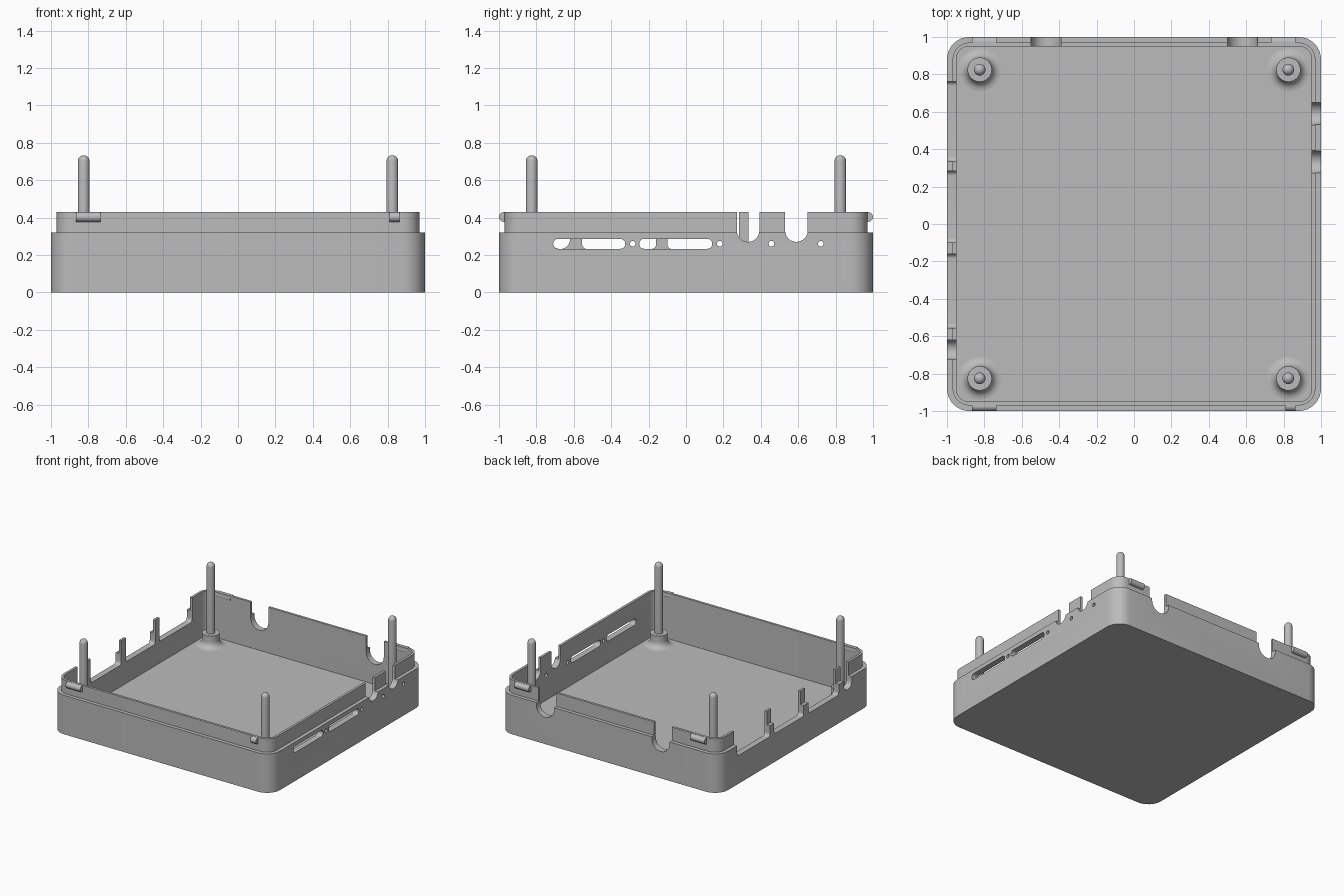
import bpy, bmesh
from math import sin, cos, pi, radians
from mathutils import Matrix

cube = bpy.data.objects.get("Cube")
if cube:
    bpy.data.objects.remove(cube, do_unlink=True)

grey = bpy.data.materials.new("plain grey")
grey.use_nodes = True
grey.diffuse_color = (0.5, 0.5, 0.5, 1)
grey.node_tree.nodes["Principled BSDF"].inputs["Base Color"].default_value = (0.5, 0.5, 0.5, 1)


def finish(name, bm):
    bmesh.ops.recalc_face_normals(bm, faces=bm.faces)
    mesh = bpy.data.meshes.new(name)
    bm.to_mesh(mesh)
    bm.free()
    obj = bpy.data.objects.new(name, mesh)
    bpy.context.collection.objects.link(obj)
    mesh.materials.append(grey)
    return obj


def smooth(obj):
    bpy.ops.object.select_all(action='DESELECT')
    obj.select_set(True)
    bpy.context.view_layer.objects.active = obj
    bpy.ops.object.shade_smooth_by_angle(angle=radians(30))


def rounded_rect(u0, u1, v0, v1, r, n=8):
    """Outline of a rectangle with rounded corners."""
    centres = [(u1 - r, v1 - r), (u0 + r, v1 - r), (u0 + r, v0 + r), (u1 - r, v0 + r)]
    pts = []
    for k, (cu, cv) in enumerate(centres):
        for i in range(n + 1):
            a = (k + i / n) * pi / 2
            pts.append((cu + r * cos(a), cv + r * sin(a)))
    return pts


def loft(bm, rings):
    """Skin a stack of equal point rings and cap both ends."""
    loops = [[bm.verts.new(p) for p in ring] for ring in rings]
    n = len(loops[0])
    for a, b in zip(loops, loops[1:]):
        for i in range(n):
            j = (i + 1) % n
            bm.faces.new((a[i], a[j], b[j], b[i]))
    bm.faces.new(loops[0][::-1])
    bm.faces.new(loops[-1])


# Tray: outer wall, stepped lip, inner wall and floor
FLOOR = 0.055
levels = [(1.0, 0.12, 0), (1.0, 0.12, 0.32), (0.97, 0.09, 0.32),
          (0.97, 0.09, 0.43), (0.95, 0.07, 0.43), (0.95, 0.07, FLOOR)]
bm = bmesh.new()
loft(bm, [[(x, y, z) for x, y in rounded_rect(-h, h, -h, h, r)] for h, r, z in levels])
tray = finish("tray", bm)

# Port cutters
cut = bmesh.new()


def side_cut(side, y0, y1, z0, z1, r):
    prof = rounded_rect(y0, y1, z0, z1, r)
    loft(cut, [[(side * d, y, z) for y, z in prof] for d in (0.9, 1.1)])


def back_cut(x0, x1, z0, z1, r):
    prof = rounded_rect(x0, x1, z0, z1, r)
    loft(cut, [[(x, d, z) for x, z in prof] for d in (0.9, 1.1)])


# Slots, indicator holes and cable notches on the +x wall
for y0, y1 in ((-0.71, -0.325), (-0.25, 0.14)):
    side_cut(1, y0, y1, 0.233, 0.286, 0.026)
for y in (-0.285, 0.18, 0.457, 0.72):
    side_cut(1, y - 0.015, y + 0.015, 0.245, 0.275, 0.0149)
for y0, y1 in ((0.272, 0.392), (0.53, 0.65)):
    side_cut(1, y0, y1, 0.27, 0.6, 0.0595)

# Wide openings and one narrow notch on the -x wall
for y0, y1 in ((0.335, 0.763), (-0.10, 0.283), (-0.555, -0.16)):
    side_cut(-1, y0, y1, 0.232, 0.6, 0.025)
side_cut(-1, -0.725, -0.62, 0.232, 0.6, 0.052)

# Two cable notches on the back wall
for x0, x1 in ((-0.55, -0.39), (0.5, 0.66)):
    back_cut(x0, x1, 0.22, 0.6, 0.0795)

cutter = finish("port_cutter", cut)
cutter.hide_render = True
mod = tray.modifiers.new("ports", 'BOOLEAN')
mod.operation = 'DIFFERENCE'
mod.solver = 'EXACT'
mod.object = cutter
bpy.ops.object.select_all(action='DESELECT')
tray.select_set(True)
bpy.context.view_layer.objects.active = tray
bpy.ops.object.modifier_apply(modifier=mod.name)
bpy.data.objects.remove(cutter, do_unlink=True)
smooth(tray)


# Standoffs with a flared foot and a round-tipped pin
def revolve(name, profile, x, y, n=32):
    bm = bmesh.new()
    loft(bm, [[(x + r * cos(2 * pi * i / n), y + r * sin(2 * pi * i / n), z)
               for i in range(n)] for r, z in profile])
    smooth(finish(name, bm))


FLARE, PIN = 0.05, 0.031
quarter = [i / 6 * pi / 2 for i in range(7)]
foot = [(0.065 + FLARE * (1 - sin(a)), FLOOR + FLARE * (1 - cos(a))) for a in quarter]
standoff = [(foot[0][0], FLOOR - 0.01)] + foot + [(0.065, 0.155)]
pin = [(PIN, 0.15)] + [(max(PIN * cos(a), 0.002), 0.702 + PIN * sin(a)) for a in quarter]
for sx, wx in ((-1, "right"), (1, "left")):
    for sy, wy in ((-1, "front"), (1, "back")):
        revolve(f"{wy}_{wx}_standoff", standoff, sx * 0.825, sy * 0.825)
        revolve(f"{wy}_{wx}_pin", pin, sx * 0.825, sy * 0.825)


# Snap ridges on the lip
def ridge(name, x0, x1, side):
    bm = bmesh.new()
    bmesh.ops.create_cone(bm, cap_ends=True, segments=24, radius1=0.026, radius2=0.026,
                          depth=x1 - x0,
                          matrix=Matrix.Translation(((x0 + x1) / 2, side * 0.974, 0.403))
                          @ Matrix.Rotation(pi / 2, 4, 'Y'))
    smooth(finish(name, bm))


ridge("front_right_ridge", -0.867, -0.735, -1)
ridge("front_left_ridge", 0.81, 0.863, -1)
ridge("back_right_ridge", -0.867, -0.735, 1)
ridge("back_left_ridge", 0.732, 0.863, 1)
